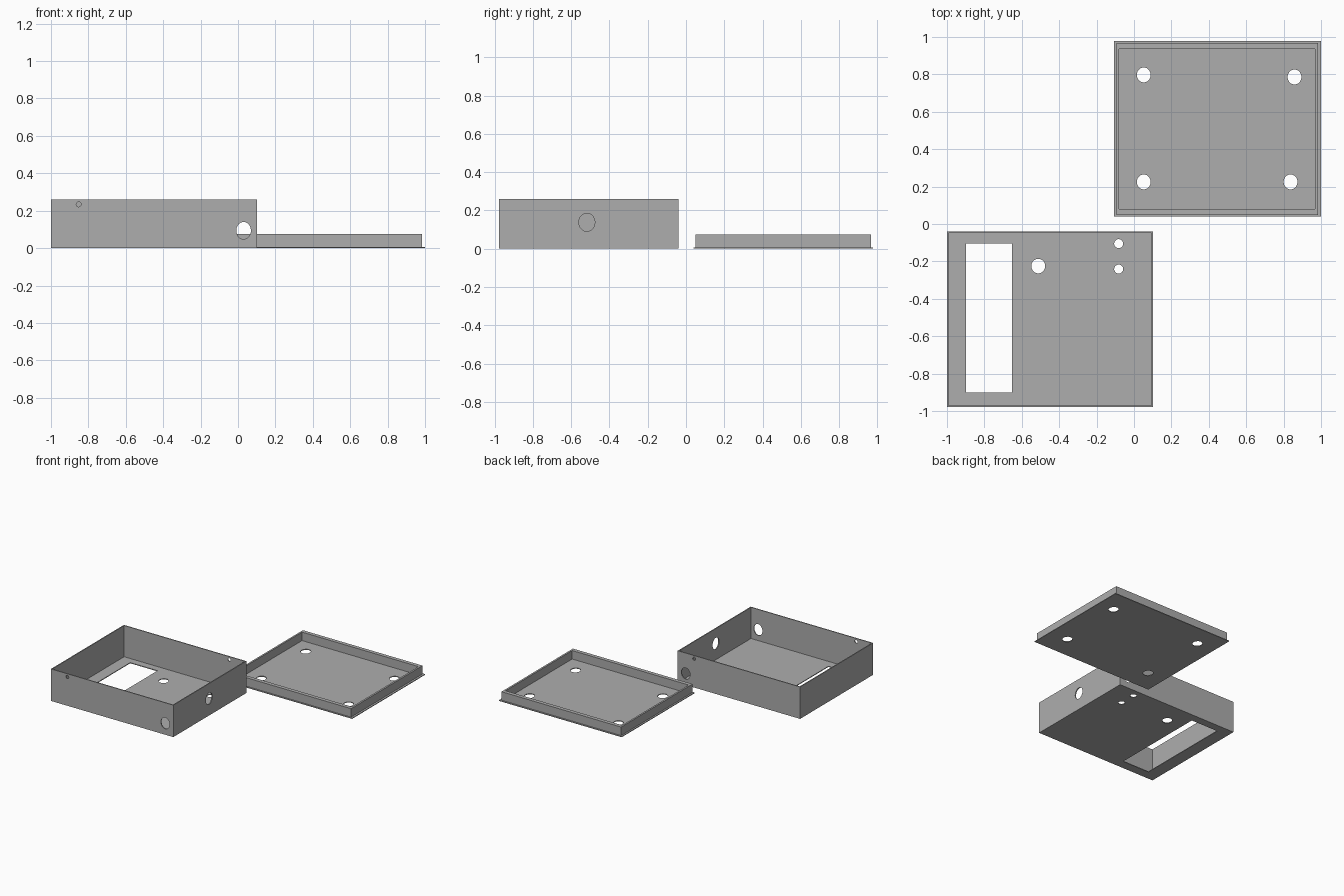
import bpy
import math
from mathutils import Vector

if "Cube" in bpy.data.objects:
    bpy.data.objects.remove(bpy.data.objects["Cube"])

grey = bpy.data.materials.new("plain grey")
grey.diffuse_color = (0.42, 0.42, 0.42, 1)
grey.use_nodes = True
grey.node_tree.nodes["Principled BSDF"].inputs["Base Color"].default_value = grey.diffuse_color


def block(name, lo, hi):
    """Box between two opposite corners."""
    lo, hi = Vector(lo), Vector(hi)
    bpy.ops.mesh.primitive_cube_add(size=1, location=(lo + hi) / 2)
    ob = bpy.context.object
    ob.name = name
    ob.scale = hi - lo
    bpy.ops.object.transform_apply(location=False, rotation=False, scale=True)
    ob.data.materials.append(grey)
    return ob


def drill(centre, axis, rx, ry):
    """Short elliptical cutter along an axis."""
    rot = {"x": (0, math.pi / 2, 0), "y": (math.pi / 2, 0, 0), "z": (0, 0, 0)}[axis]
    bpy.ops.mesh.primitive_cylinder_add(vertices=32, radius=1, depth=0.06,
                                        location=centre, rotation=rot)
    ob = bpy.context.object
    ob.scale = (rx, ry, 1)
    return ob


def cut(target, cutters):
    """Subtract the cutters and remove them."""
    for c in cutters:
        mod = target.modifiers.new("cut", "BOOLEAN")
        mod.operation = "DIFFERENCE"
        mod.solver = "EXACT"
        mod.object = c
        bpy.context.view_layer.objects.active = target
        bpy.ops.object.modifier_apply(modifier=mod.name)
        bpy.data.objects.remove(c)


# Open enclosure box
X0, X1, Y0, Y1, H = -1.0, 0.102, -0.978, -0.039, 0.26
WALL, FLOOR = 0.008, 0.006
box = block("enclosure_box", (X0, Y0, 0), (X1, Y1, H))
cut(box, [block("cavity", (X0 + WALL, Y0 + WALL, FLOOR), (X1 - WALL, Y1 - WALL, H + 0.1))])

# Floor openings: display slot, knob hole, two indicator holes
cut(box, [
    block("slot", (-0.897, -0.902, -0.05), (-0.651, -0.105, 0.05)),
    drill((-0.512, -0.225, 0), "z", 0.037, 0.039),
    drill((-0.082, -0.105, 0), "z", 0.024, 0.024),
    drill((-0.082, -0.241, 0), "z", 0.024, 0.024),
])

# Wall openings: cable holes and small screw holes
cut(box, [
    drill((0.03, Y0, 0.094), "y", 0.039, 0.046),
    drill((0.03, Y1, 0.094), "y", 0.039, 0.046),
    drill((X1, -0.518, 0.138), "x", 0.047, 0.042),
    drill((-0.852, Y0, 0.234), "y", 0.013, 0.013),
    drill((-0.046, Y1, 0.234), "y", 0.013, 0.013),
])

# Lid plate with four holes
plate = block("lid_plate", (-0.106, 0.039, 0), (1.0, 0.978, 0.006))
cut(plate, [drill((x, y, 0), "z", 0.037, 0.04) for x, y in
            ((0.052, 0.797), (0.858, 0.786), (0.052, 0.225), (0.837, 0.225))])

# Raised rim standing on the lid
rim = block("lid_rim", (-0.093, 0.049, 0.006), (0.984, 0.967, 0.075))
cut(rim, [block("rim_opening", (-0.079, 0.08, -0.1), (0.969, 0.936, 0.2))])

# Smooth hole walls, keep edges crisp
for ob in (box, plate, rim):
    bpy.ops.object.select_all(action="DESELECT")
    ob.select_set(True)
    bpy.context.view_layer.objects.active = ob
    bpy.ops.object.shade_smooth_by_angle(angle=math.radians(30))
